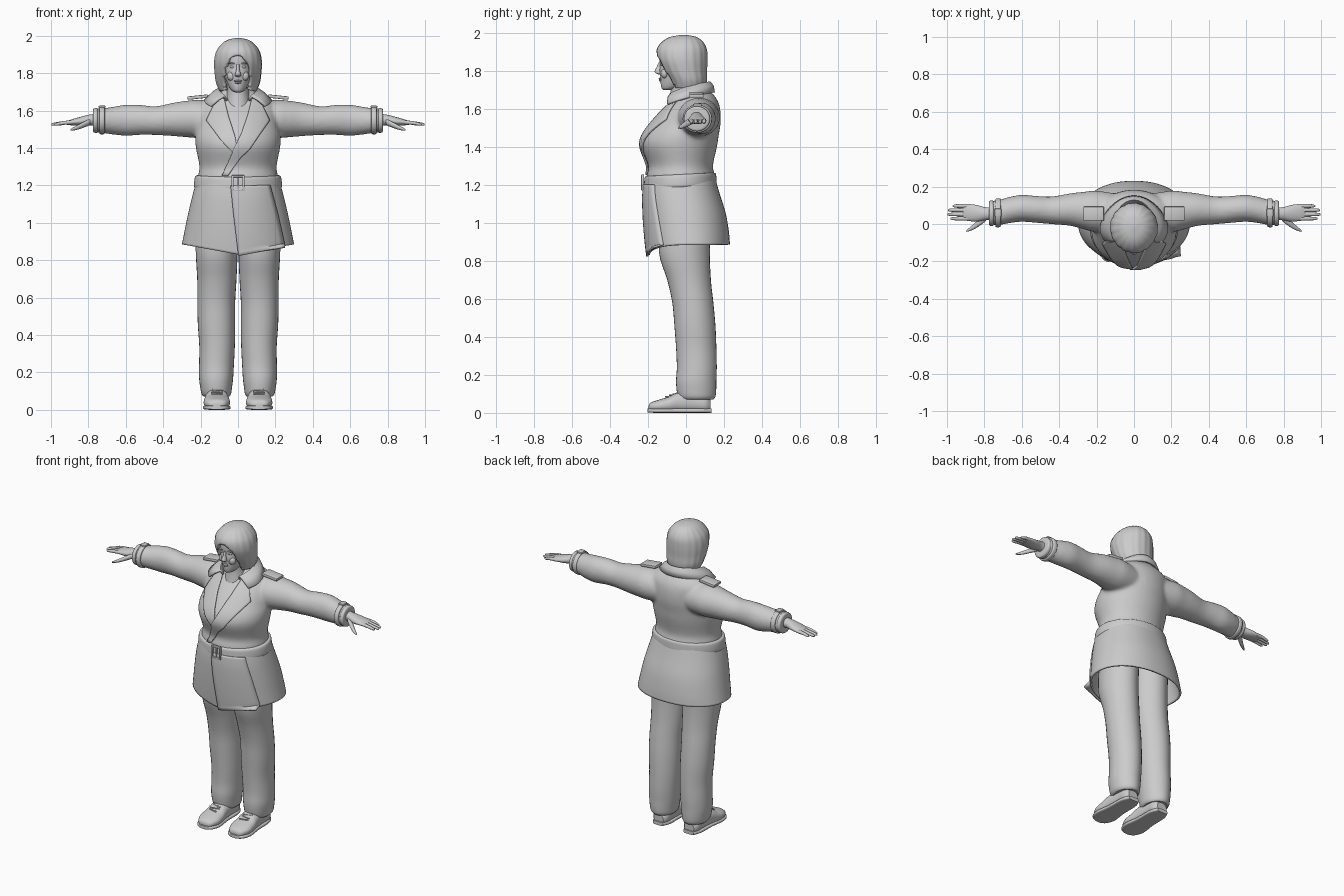
import bpy, bmesh
from math import sin, cos, pi, hypot, copysign, radians
from mathutils import Vector, Matrix
from mathutils.bvhtree import BVHTree

cube = bpy.data.objects.get("Cube")
if cube:
    bpy.data.objects.remove(cube, do_unlink=True)

grey = bpy.data.materials.new("plain grey")
grey.use_nodes = True
grey.diffuse_color = (0.6, 0.6, 0.6, 1)
grey.node_tree.nodes["Principled BSDF"].inputs["Base Color"].default_value = grey.diffuse_color
parts = []


def finish(name, bm, thickness=0, offset=0):
    """Turn a bmesh into a named object, optionally thickened."""
    bmesh.ops.recalc_face_normals(bm, faces=bm.faces)
    mesh = bpy.data.meshes.new(name)
    bm.to_mesh(mesh)
    bm.free()
    mesh.materials.append(grey)
    obj = bpy.data.objects.new(name, mesh)
    bpy.context.collection.objects.link(obj)
    parts.append(obj)
    if thickness:
        mod = obj.modifiers.new("thickness", "SOLIDIFY")
        mod.thickness, mod.offset = thickness, offset
    return obj


def smooth_rows(rows, steps):
    """Resample section rows with a Catmull-Rom curve."""
    pts = [Vector(r) for r in rows]
    pts = [pts[0]] + pts + [pts[-1]]
    out = []
    for a, b, c, d in zip(pts, pts[1:], pts[2:], pts[3:]):
        for k in range(steps):
            t = k / steps
            out.append(b + (c - a) * (t / 2) + (a * 2 - b * 5 + c * 4 - d) * (t * t / 2)
                       + (b * 3 - a - c * 3 + d) * (t ** 3 / 2))
    return out + [pts[-1]]


def loft(bm, rows, axis="z", side=1, n=32, power=1.0, steps=4, caps=True, ripple=0, waves=12):
    """Skin rounded sections; a row is (position, centre, centre, radius, radius)."""
    rings = []
    for t, c1, c2, r1, r2 in smooth_rows(rows, steps):
        ring = []
        for k in range(n):
            a = 2 * pi * k / n
            grow = 1 + ripple * sin(waves * a)
            u = c1 + max(r1, 0.001) * grow * copysign(abs(cos(a)) ** power, cos(a))
            v = c2 + max(r2, 0.001) * grow * copysign(abs(sin(a)) ** power, sin(a))
            x, y, z = {"z": (u, v, t), "x": (t, u, v), "y": (u, t, v)}[axis]
            ring.append(bm.verts.new((x * side, y, z)))
        rings.append(ring)
    for low, high in zip(rings, rings[1:]):
        for k in range(n):
            m = (k + 1) % n
            bm.faces.new((low[k], low[m], high[m], high[k]))
    if caps:
        bm.faces.new(rings[0])
        bm.faces.new(rings[-1])
    return bm


def block(name, centre, size, tilt=0, axis="Y", bevel=0.004):
    bm = bmesh.new()
    bmesh.ops.create_cube(bm, size=1, matrix=Matrix.Translation(centre)
                          @ Matrix.Rotation(radians(tilt), 4, axis) @ Matrix.Diagonal((*size, 1)))
    bmesh.ops.bevel(bm, geom=bm.edges[:], offset=bevel, segments=2, affect="EDGES", profile=0.5)
    return finish(name, bm)


def along(points, t):
    """Point at fraction t of a polyline."""
    f = t * (len(points) - 1)
    i = min(int(f), len(points) - 2)
    return Vector(points[i]).lerp(Vector(points[i + 1]), f - i)


def drape(name, target, inner, outer, side=1, lift=0.008, rows=24, cols=10):
    """Lay a thin cloth panel, outlined by two (x, z) edges, on the front of a part."""
    bpy.context.view_layer.update()
    tree = BVHTree.FromObject(target, bpy.context.evaluated_depsgraph_get())
    bm = bmesh.new()
    grid = []
    for i in range(rows + 1):
        line = []
        for j in range(cols + 1):
            x, z = along(inner, i / rows).lerp(along(outer, i / rows), j / cols)
            hit = tree.ray_cast(Vector((x * side, -1, z)), Vector((0, 1, 0)))[0]
            if hit is None:
                hit = tree.find_nearest(Vector((x * side, -0.3, z)))[0]
            line.append(bm.verts.new((x * side, hit.y - lift, z)))
        grid.append(line)
    for p, q in zip(grid, grid[1:]):
        for j in range(cols):
            bm.faces.new((p[j], p[j + 1], q[j + 1], q[j]))
    return finish(name, bm, 0.012)


# Coat body and sleeves, fused into one soft surface
coat_bm = loft(bmesh.new(), [
    (1.16, 0, -.03, .2, .17), (1.24, 0, -.028, .214, .18), (1.3, 0, -.028, .206, .17),
    (1.4, 0, -.035, .225, .198), (1.46, 0, -.025, .228, .197), (1.52, 0, 0, .217, .182),
    (1.58, 0, .025, .21, .157), (1.63, 0, .045, .2, .127), (1.665, 0, .05, .165, .102),
    (1.69, 0, .05, .11, .08), (1.71, 0, .045, .08, .07)], n=48)
for s in (1, -1):
    loft(coat_bm, [
        (.08, .07, 1.55, .09, .09), (.2, .068, 1.555, .11, .102), (.27, .072, 1.555, .1, .098),
        (.34, .077, 1.553, .087, .09), (.44, .073, 1.546, .074, .077), (.52, .078, 1.55, .072, .08),
        (.6, .084, 1.548, .072, .083), (.67, .074, 1.546, .07, .074), (.71, .064, 1.546, .068, .068),
        (.765, .058, 1.547, .064, .064)], "x", s)
coat = finish("coat_upper", coat_bm)
mod = coat.modifiers.new("fuse", "REMESH")
mod.mode, mod.voxel_size, mod.use_smooth_shade = "VOXEL", 0.011, True
mod = coat.modifiers.new("soften", "SMOOTH")
mod.iterations = 5

# Coat skirt, hollow, dipping to a point at the front
bm = loft(bmesh.new(), [
    (1.23, 0, -.03, .22, .185), (1.15, 0, -.022, .243, .2), (1.05, 0, -.005, .267, .214),
    (.95, 0, .008, .287, .218), (.885, 0, .015, .3, .216)], n=64, caps=False, power=0.92)
for v in bm.verts:
    if v.co.y < 0:
        v.co.z -= .055 * max(0, 1 - abs(v.co.x) / .3) * (1.23 - v.co.z) / .345
skirt = finish("coat_skirt", bm, 0.012, -1)
drape("skirt_front_flap", skirt, [(-.04, 1.2), (-.025, 1.05), (.002, .822)],
      [(.17, 1.2), (.21, 1.05), (.25, .872)], lift=0.003)

# Lapels and the overlapping front edge
drape("lapel_left", coat, [(.075, 1.67), (.05, 1.57), (.015, 1.47), (-.02, 1.4), (-.085, 1.25)],
      [(.115, 1.655), (.168, 1.545), (.06, 1.39), (.015, 1.35), (-.055, 1.25)])
drape("lapel_right", coat, [(.075, 1.67), (.05, 1.57), (.015, 1.46), (.0, 1.38)],
      [(.115, 1.655), (.168, 1.545), (.09, 1.44), (.02, 1.37)], -1, lift=0.004)

# Turned-down collar around the back of the neck
bm = bmesh.new()
strips = []
for k in range(41):
    a = radians(-140 + 7 * k)
    t = (abs(a) / radians(140)) ** 2
    strip = []
    for rx, ry, z, flare in ((.09, .085, 1.715, 0), (.1, .1, 1.738, .1), (.118, .112, 1.72, .35),
                             (.135, .118, 1.685, .65)):
        strip.append(bm.verts.new((rx * sin(a) * (1 + flare * t),
                                   .028 + ry * cos(a) - .035 * t, z - .062 * t)))
    strips.append(strip)
for p, q in zip(strips, strips[1:]):
    for j in range(3):
        bm.faces.new((p[j], p[j + 1], q[j + 1], q[j]))
finish("collar", bm, 0.012)

# Belt, a little higher at the back, with a square buckle
bm = loft(bmesh.new(), [
    (1.185, 0, -.03, .222, .18), (1.193, 0, -.03, .234, .19), (1.222, 0, -.03, .234, .19),
    (1.25, 0, -.03, .228, .187), (1.256, 0, -.03, .215, .175)], n=64)
for v in bm.verts:
    v.co.z += .05 * v.co.y
finish("belt", bm)
for s in (1, -1):
    block("buckle_upright", (s * .029, -.228, 1.212), (.012, .016, .086))
    block("buckle_bar", (0, -.228, 1.212 + s * .037), (.066, .016, .012))
block("buckle_prong", (0, -.226, 1.212), (.012, .01, .07), bevel=.002)

# Head, face and neck
finish("neck", loft(bmesh.new(), [
    (1.56, 0, -.02, .08, .085), (1.64, 0, -.008, .068, .08), (1.7, 0, -.012, .058, .068),
    (1.78, 0, -.015, .058, .068)]))
finish("head", loft(bmesh.new(), [
    (1.697, 0, -.095, .012, .02), (1.706, 0, -.085, .032, .042), (1.73, 0, -.06, .05, .073),
    (1.765, 0, -.045, .064, .09), (1.8, 0, -.04, .073, .1), (1.83, 0, -.038, .076, .099),
    (1.87, 0, -.035, .08, .106), (1.92, 0, -.03, .078, .1), (1.96, 0, -.02, .045, .06)]))
finish("nose", loft(bmesh.new(), [
    (1.78, 0, -.137, .008, .006), (1.787, 0, -.143, .017, .016), (1.797, 0, -.145, .015, .02),
    (1.82, 0, -.138, .009, .016), (1.845, 0, -.133, .008, .01)], n=16))


def pebble(name, centre, size):
    bm = bmesh.new()
    bmesh.ops.create_uvsphere(bm, u_segments=16, v_segments=10, radius=1,
                              matrix=Matrix.Translation(centre) @ Matrix.Diagonal((*size, 1)))
    finish(name, bm)


pebble("upper_lip", (0, -.136, 1.758), (.023, .008, .005))
pebble("lower_lip", (0, -.134, 1.749), (.019, .009, .006))
for s in (1, -1):
    pebble("eye", (s * .03, -.125, 1.833), (.014, .008, .007))
    pebble("eyebrow", (s * .032, -.131, 1.852), (.02, .008, .004))
    pebble("cheek", (s * .035, -.112, 1.785), (.024, .02, .026))

# Bobbed hair, with an arched opening trimmed round the face
bm = loft(bmesh.new(), [
    (1.708, 0, .014, .1, .088), (1.75, 0, .008, .117, .102), (1.8, 0, -.008, .124, .118),
    (1.86, 0, -.02, .127, .132), (1.915, 0, -.022, .116, .13), (1.955, 0, -.018, .088, .104),
    (1.978, 0, -.014, .055, .066), (1.988, 0, -.01, .012, .012)],
    n=72, steps=6, caps=False, ripple=.012, waves=18)


def opening(p):
    return hypot((p.x + .004) / .07, max(0, p.z - 1.79) / .105) if p.y < -.02 else 9


doomed = [f for f in bm.faces if opening(f.calc_center_median()) < 1]
rim = {v for f in doomed for v in f.verts}
bmesh.ops.delete(bm, geom=doomed, context="FACES")
for v in rim:
    if v.is_valid:
        d = max(opening(v.co), .5)
        v.co.x = -.004 + (v.co.x + .004) / d
        if v.co.z > 1.79:
            v.co.z = 1.79 + (v.co.z - 1.79) / d
bmesh.ops.holes_fill(bm, edges=[e for e in bm.edges if e.is_boundary and e.verts[0].co.z > 1.98])
finish("hair", bm, 0.022, -1)

for s in (1, -1):
    # Shoulder tab, wrist strap and sleeve end
    block("shoulder_tab", (s * .215, .055, 1.672), (.11, .075, .018), s * 6)
    finish("wrist_strap", loft(bmesh.new(), [
        (.712, .06, 1.547, .066, .066), (.716, .06, 1.547, .076, .073),
        (.738, .059, 1.547, .076, .073), (.742, .059, 1.547, .064, .064)], "x", s))
    finish("sleeve_end", loft(bmesh.new(), [
        (.75, .058, 1.547, .06, .06), (.756, .058, 1.547, .068, .066), (.772, .057, 1.547, .066, .063),
        (.776, .057, 1.547, .05, .05)], "x", s))
    block("strap_buckle", (s * .727, .06, 1.62), (.036, .045, .012))

    # Hand with four fingers and a thumb
    bm = loft(bmesh.new(), [
        (.74, .057, 1.55, .036, .034), (.79, .055, 1.55, .034, .029), (.84, .057, 1.543, .044, .024),
        (.89, .062, 1.537, .045, .016), (.915, .063, 1.534, .038, .01)], "x", s, n=24)
    for k, tip in enumerate((.982, .998, .995, .97)):
        y = .029 + .0225 * k
        loft(bm, [(.88, y, 1.538, .011, .011), (.93, y, 1.534, .0105, .01),
                  (tip - .012, y, 1.527, .008, .008), (tip, y, 1.525, .003, .003)], "x", s, n=12)
    loft(bm, [(.79, .035, 1.54, .018, .018), (.83, .005, 1.522, .018, .015),
              (.865, -.02, 1.507, .013, .011), (.895, -.037, 1.497, .005, .005)], "x", s, n=12)
    finish("hand", bm)

    # Trouser leg
    finish("trouser_leg", loft(bmesh.new(), [
        (1.05, .112, 0, .112, .13), (.85, .114, -.01, .112, .134), (.7, .113, .015, .105, .115),
        (.58, .116, .035, .101, .108), (.46, .115, .046, .1, .108), (.34, .112, .053, .095, .106),
        (.24, .115, .056, .093, .105), (.17, .117, .053, .091, .106), (.12, .117, .054, .085, .104),
        (.085, .116, .056, .079, .098), (.07, .115, .058, .068, .085)], side=s, ripple=.008, waves=5))

    # Shoe, sole and laces
    finish("shoe", loft(bmesh.new(), [
        (-.197, .113, .026, .022, .01), (-.185, .113, .032, .048, .022), (-.14, .113, .037, .069, .033),
        (-.09, .113, .043, .069, .042), (-.04, .113, .055, .062, .054), (.04, .112, .056, .056, .055),
        (.1, .112, .048, .054, .047), (.128, .112, .04, .035, .03)], "y", s, power=.85))
    finish("sole", loft(bmesh.new(), [
        (-.203, .113, .012, .025, .011), (-.187, .113, .012, .055, .011), (-.13, .113, .012, .074, .012),
        (-.03, .113, .012, .062, .012), (.08, .112, .012, .059, .012), (.134, .112, .012, .038, .012)],
        "y", s, power=.5))
    for k in range(4):
        block("lace", (s * .113, -.1 + .02 * k, .085 + .007 * k), (.06, .008, .008), s * 14 * (-1) ** k, "Z", .003)

# Smooth shading that keeps hard edges crisp
bpy.ops.object.select_all(action="DESELECT")
for obj in parts:
    obj.select_set(True)
bpy.context.view_layer.objects.active = parts[0]
bpy.ops.object.shade_smooth_by_angle(angle=radians(40))
